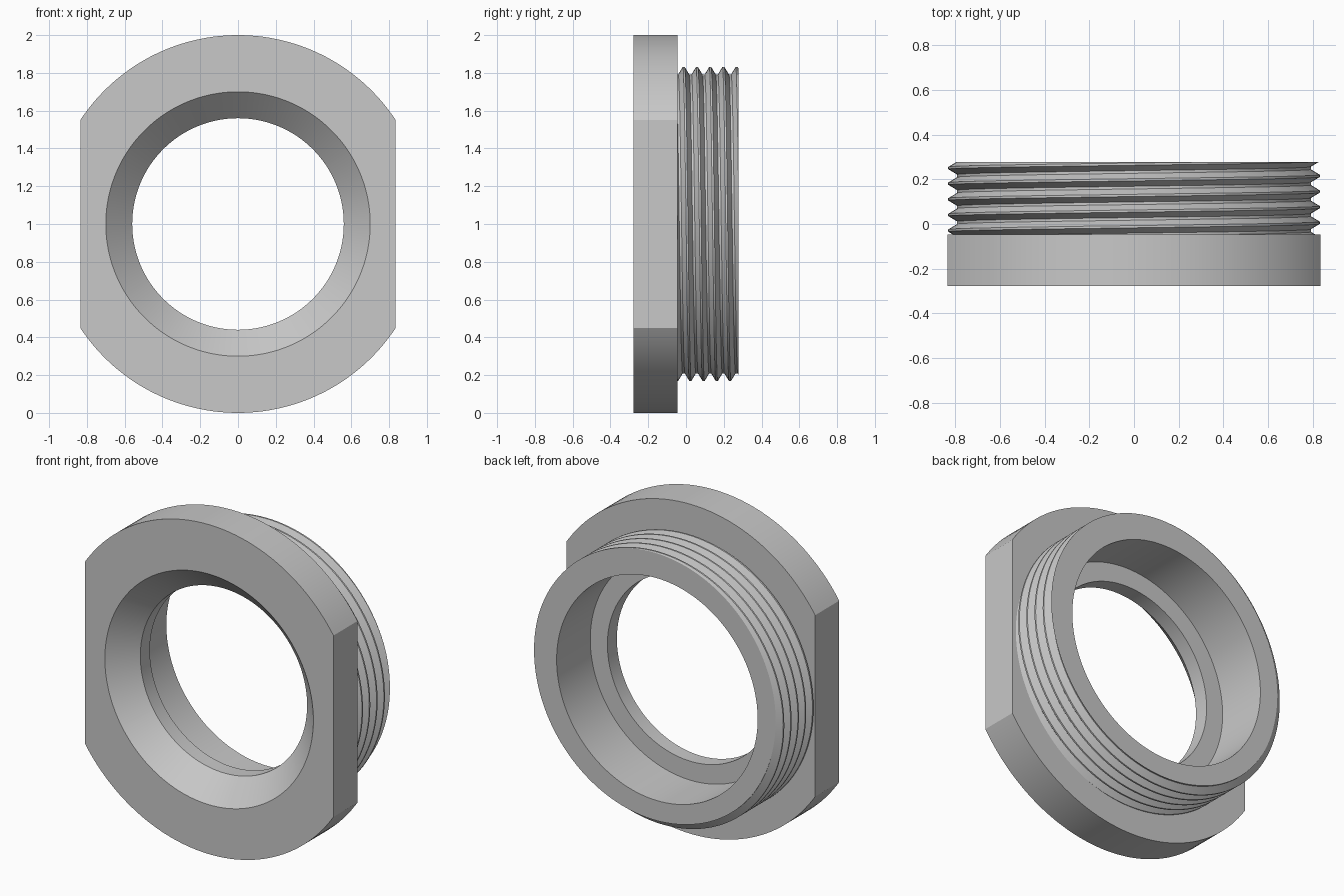
import bpy, bmesh, math

cube = bpy.data.objects.get("Cube")
if cube:
    bpy.data.objects.remove(cube, do_unlink=True)

# Overall dimensions
FRONT, SHOULDER, BACK = -0.277, -0.046, 0.277
FLANGE_R, FLAT_X = 1.0, 0.835
CREST, ROOT, PITCH = 0.832, 0.792, 0.07
CREST_HALF, ROOT_START = 0.005, 0.029
CREST_Y = -0.012      # position of the first crest at the top of the ring
BORE_R, LAND_R, MOUTH_R = 0.675, 0.56, 0.70

metal = bpy.data.materials.new("mid grey metal")
metal.use_nodes = True
grey = (0.58, 0.58, 0.58, 1)
metal.diffuse_color = grey
metal.node_tree.nodes["Principled BSDF"].inputs["Base Color"].default_value = grey


def revolve(name, section, angles):
    """Sweep a closed section, given as (radius, y) points per angle, around the y axis."""
    bm = bmesh.new()
    columns = []
    for a in angles:
        columns.append([bm.verts.new((r * math.sin(a), y, 1 + r * math.cos(a)))
                        for r, y in section(a)])
    for left, right in zip(columns, columns[1:]):
        n = len(left)
        for i in range(n):
            j = (i + 1) % n
            bm.faces.new((left[i], left[j], right[j], right[i]))
    bmesh.ops.remove_doubles(bm, verts=bm.verts[:], dist=1e-5)
    bmesh.ops.recalc_face_normals(bm, faces=bm.faces[:])
    mesh = bpy.data.meshes.new(name)
    bm.to_mesh(mesh)
    bm.free()
    mesh.materials.append(metal)
    obj = bpy.data.objects.new(name, mesh)
    bpy.context.collection.objects.link(obj)
    bpy.ops.object.select_all(action='DESELECT')
    obj.select_set(True)
    bpy.context.view_layer.objects.active = obj
    bpy.ops.object.shade_smooth_by_angle(angle=math.radians(25))
    return obj


def flange_section(a):
    """Flange with two side flats, a conical mouth and a narrow land."""
    side = abs(math.sin(a))
    rim = min(FLANGE_R, FLAT_X / side) if side > 0.1 else FLANGE_R
    cone_end = FRONT + MOUTH_R - LAND_R
    return [(LAND_R, cone_end), (MOUTH_R, FRONT), (rim, FRONT),
            (rim, SHOULDER), (LAND_R, SHOULDER)]


def thread_radius(y, a):
    turn = (y - CREST_Y) / PITCH - a / math.tau
    d = abs(turn - round(turn)) * PITCH
    t = (d - CREST_HALF) / (ROOT_START - CREST_HALF)
    return CREST + (ROOT - CREST) * min(1, max(0, t))


def sleeve_section(a):
    """Helical thread outside, plain bore inside, foot sunk into the flange."""
    foot = SHOULDER - 0.01
    points = [(thread_radius(foot, a), foot)]
    for turn in range(-2, 6):
        for offset in (-ROOT_START, -CREST_HALF, CREST_HALF, ROOT_START):
            y = CREST_Y + PITCH * (turn + a / math.tau) + offset
            y = min(BACK, max(foot, y))
            points.append((thread_radius(y, a), y))
    points.append((thread_radius(BACK, a), BACK))
    return points + [(BORE_R, BACK), (BORE_R, foot)]


# Even steps around the ring, plus exact corners where the flats begin
STEPS = 144
ring = [math.tau * i / STEPS for i in range(STEPS + 1)]
corner = math.asin(FLAT_X / FLANGE_R)
corners = [corner, math.pi - corner, math.pi + corner, math.tau - corner]

revolve("flange", flange_section, sorted(ring + corners))
revolve("threaded_sleeve", sleeve_section, ring)
